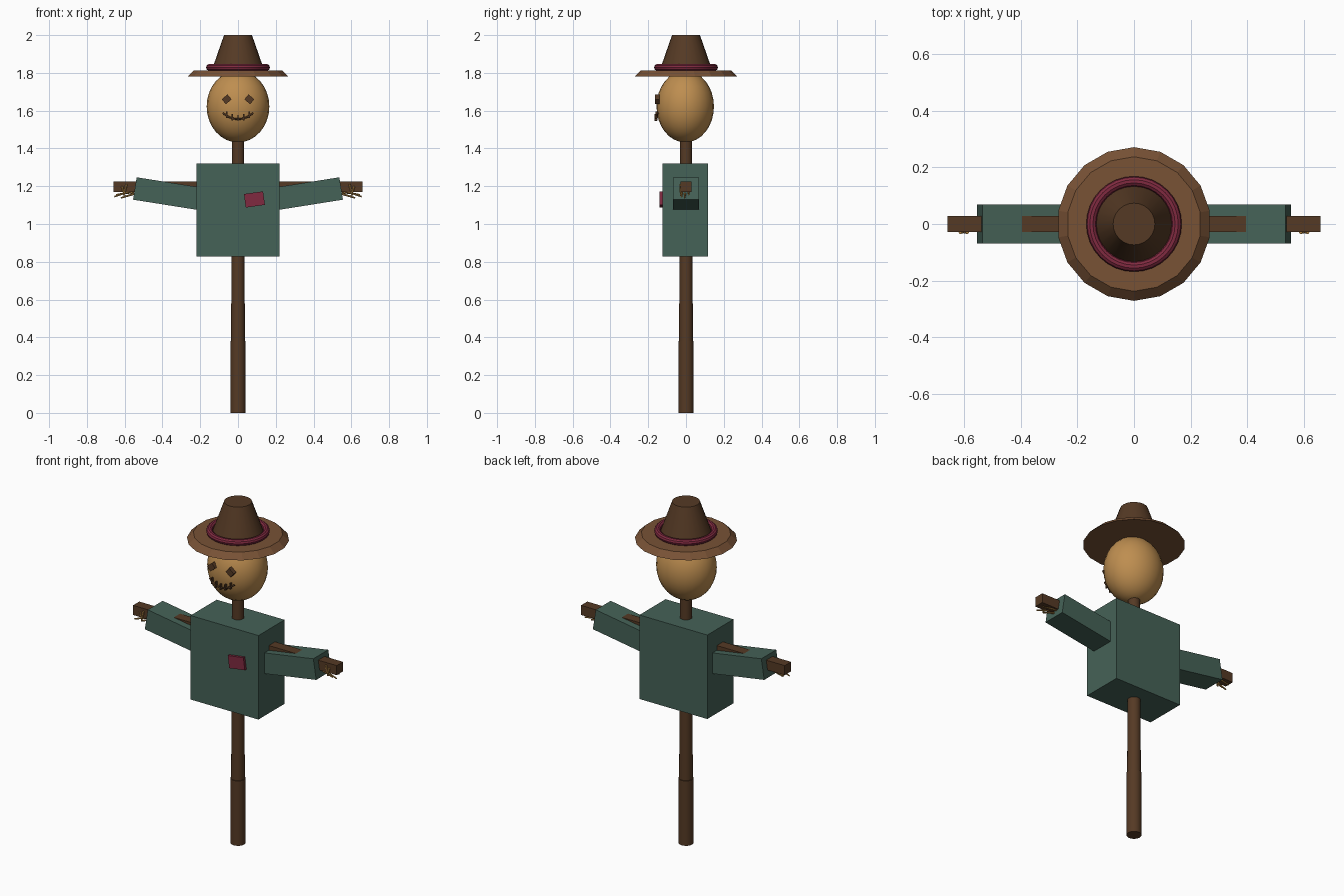
import bpy, math
from mathutils import Vector

if "Cube" in bpy.data.objects:
    bpy.data.objects.remove(bpy.data.objects["Cube"], do_unlink=True)


def material(name, rgb):
    m = bpy.data.materials.new(name)
    m.use_nodes = True
    m.diffuse_color = (*rgb, 1)
    bsdf = next(n for n in m.node_tree.nodes if n.type == "BSDF_PRINCIPLED")
    bsdf.inputs["Base Color"].default_value = (*rgb, 1)
    return m


wood = material("dark wood", (0.091, 0.042, 0.018))
cloth = material("green cloth", (0.06, 0.122, 0.095))
burlap = material("burlap", (0.515, 0.27, 0.08))
felt = material("brown felt", (0.188, 0.084, 0.036))
red = material("dark red", (0.216, 0.023, 0.051))
straw = material("straw", (0.45, 0.24, 0.06))


def finish(name, mat, smooth=False):
    ob = bpy.context.object
    ob.name = name
    ob.data.materials.append(mat)
    if smooth:
        bpy.ops.object.shade_smooth_by_angle(angle=math.radians(35))
    return ob


def box(name, mat, centre, size, tilt=0):
    bpy.ops.mesh.primitive_cube_add(size=1, location=centre, rotation=(0, tilt, 0))
    bpy.context.object.scale = size
    return finish(name, mat)


def frustum(name, mat, z0, z1, r0, r1, sides=24, smooth=True):
    bpy.ops.mesh.primitive_cone_add(vertices=sides, radius1=r0, radius2=r1,
                                    depth=z1 - z0, location=(0, 0, (z0 + z1) / 2))
    return finish(name, mat, smooth)


def spike(name, mat, a, b, r0, r1):
    a, b = Vector(a), Vector(b)
    d = b - a
    bpy.ops.mesh.primitive_cone_add(vertices=6, radius1=r0, radius2=r1, depth=d.length,
                                    location=(a + b) / 2,
                                    rotation=d.to_track_quat("Z", "Y").to_euler())
    return finish(name, mat)


# Post and crossbar
frustum("post", wood, 0.02, 1.5, 0.038, 0.032)
frustum("post_foot", wood, 0, 0.38, 0.04, 0.04)
box("crossbar", wood, (0, 0, 1.197), (1.32, 0.058, 0.056))

# Coat body and patch
box("coat_body", cloth, (0, -0.004, 1.074), (0.44, 0.242, 0.492))
box("coat_patch", red, (0.087, -0.131, 1.13), (0.102, 0.018, 0.072), math.radians(-8))

# Sleeves and straw hands
slope = math.radians(9)
for side, s in (("left", 1), ("right", -1)):
    length = 0.36
    cx = 0.546 - length / 2 * math.cos(slope)
    cz = 1.188 - length / 2 * math.sin(slope)
    box(side + "_sleeve", cloth, (s * cx, 0, cz), (length, 0.138, 0.12), -s * slope)
    strands = [((0.55, -0.02, 1.18), (0.655, -0.022, 1.145)),
               ((0.55, -0.005, 1.16), (0.62, -0.008, 1.138)),
               ((0.55, 0.012, 1.17), (0.645, 0.015, 1.155)),
               ((0.59, -0.03, 1.21), (0.605, -0.028, 1.15)),
               ((0.615, -0.03, 1.2), (0.6, -0.028, 1.15))]
    for i, (a, b) in enumerate(strands):
        spike(f"{side}_hand_straw_{i + 1}", straw, (s * a[0], *a[1:]),
              (s * b[0], *b[1:]), 0.006, 0.004)

# Head
head_centre, head_radii = Vector((0, -0.004, 1.622)), Vector((0.166, 0.152, 0.19))
bpy.ops.mesh.primitive_uv_sphere_add(segments=24, ring_count=16, location=head_centre)
bpy.context.object.scale = head_radii
finish("head", burlap, True)


def face_y(x, z):
    """Front of the head at the given x and z."""
    u = (x / head_radii.x) ** 2 + ((z - head_centre.z) / head_radii.z) ** 2
    return head_centre.y - head_radii.y * math.sqrt(max(0, 1 - u))


# Eyes
for side, s in (("left", 1), ("right", -1)):
    box(side + "_eye", wood, (s * 0.06, face_y(0.06, 1.66) - 0.009, 1.66),
        (0.04, 0.024, 0.034), s * math.radians(40))

# Stitched mouth
def mouth_point(x):
    z = 1.555 + 0.032 * (x / 0.08) ** 2
    return Vector((x, face_y(x, z) - 0.014, z))


curve = bpy.data.curves.new("mouth", "CURVE")
curve.dimensions = "3D"
curve.bevel_depth = 0.005
curve.bevel_resolution = 1
curve.use_fill_caps = True
spline = curve.splines.new("POLY")
spline.points.add(8)
for i, p in enumerate(spline.points):
    p.co = (*mouth_point(-0.08 + 0.02 * i), 1)
curve.materials.append(wood)
bpy.context.collection.objects.link(bpy.data.objects.new("mouth", curve))
for i in range(5):
    p = mouth_point(-0.06 + 0.03 * i)
    box(f"mouth_stitch_{i + 1}", wood, p + Vector((0, 0, 0.006)), (0.007, 0.014, 0.034))

# Hat
frustum("hat_brim", felt, 1.78, 1.813, 0.272, 0.238, 18, False)
frustum("hat_crown", wood, 1.805, 2.0, 0.142, 0.074)
bpy.ops.mesh.primitive_torus_add(major_radius=0.151, minor_radius=0.018, major_segments=32,
                                 minor_segments=10, location=(0, 0, 1.829))
finish("hat_band", red, True)
